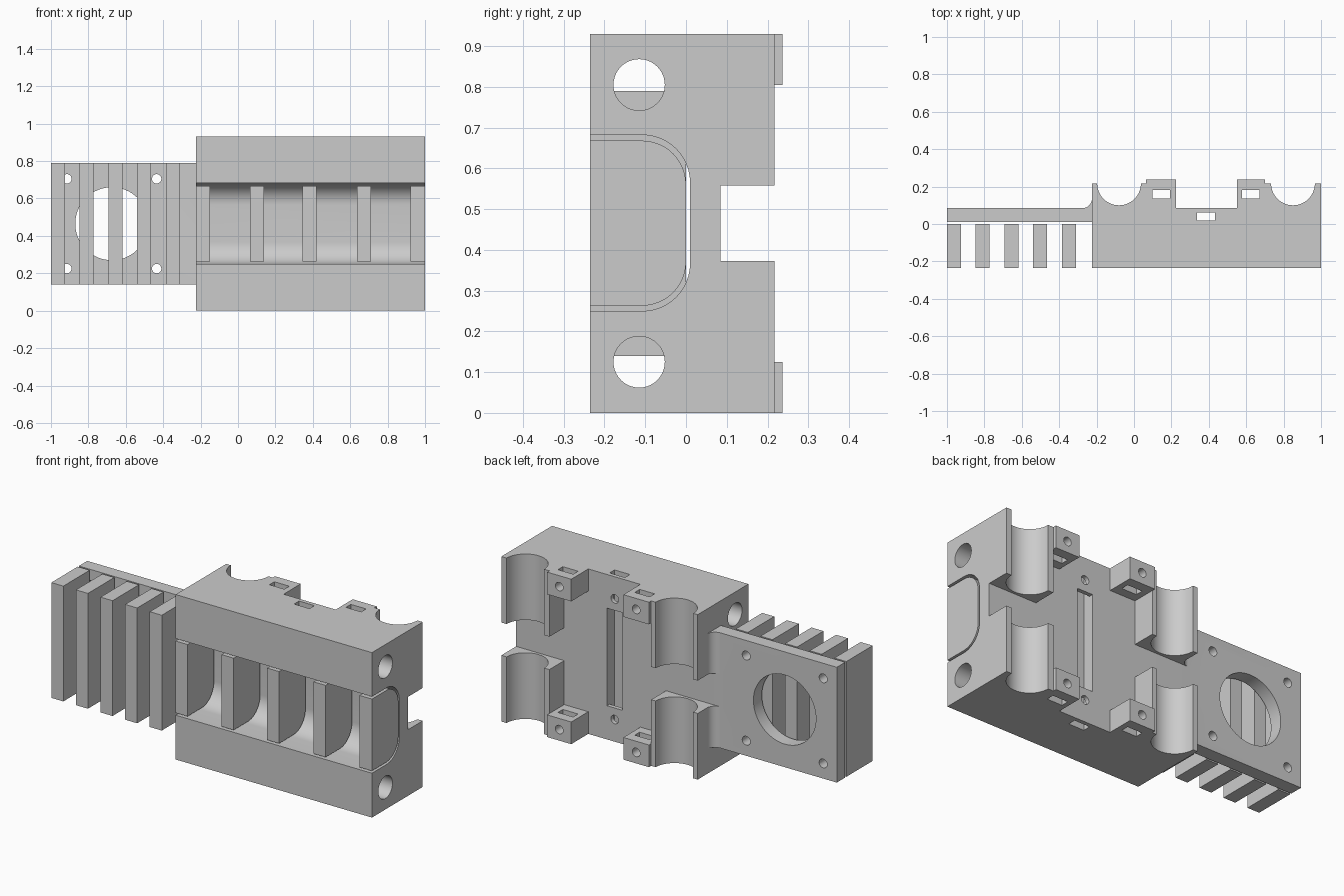
import bpy, bmesh, math

if "Cube" in bpy.data.objects:
    bpy.data.objects.remove(bpy.data.objects["Cube"])

grey = bpy.data.materials.new("grey_plastic")
grey.diffuse_color = (0.6, 0.6, 0.6, 1)
grey.use_nodes = True
grey.node_tree.nodes["Principled BSDF"].inputs["Base Color"].default_value = grey.diffuse_color


def prism(name, pts, axis, lo, hi):
    """Extrude a 2D outline along an axis: x takes (y,z), y takes (x,z), z takes (x,y)."""
    pts = [p for i, p in enumerate(pts) if math.dist(p, pts[i - 1]) > 1e-4]
    place = {"x": lambda a, b, t: (t, a, b),
             "y": lambda a, b, t: (a, t, b),
             "z": lambda a, b, t: (a, b, t)}[axis]
    bm = bmesh.new()
    low = [bm.verts.new(place(a, b, lo)) for a, b in pts]
    high = [bm.verts.new(place(a, b, hi)) for a, b in pts]
    bm.faces.new(low)
    bm.faces.new(high)
    n = len(pts)
    for i in range(n):
        j = (i + 1) % n
        bm.faces.new((low[i], low[j], high[j], high[i]))
    bmesh.ops.recalc_face_normals(bm, faces=bm.faces)
    me = bpy.data.meshes.new(name)
    bm.to_mesh(me)
    bm.free()
    me.materials.append(grey)
    ob = bpy.data.objects.new(name, me)
    bpy.context.collection.objects.link(ob)
    return ob


def box(name, x0, x1, y0, y1, z0, z1):
    return prism(name, [(x0, y0), (x1, y0), (x1, y1), (x0, y1)], "z", z0, z1)


def arc(cx, cy, r, a0, a1, n):
    angles = [math.radians(a0 + (a1 - a0) * i / n) for i in range(n + 1)]
    return [(cx + r * math.cos(a), cy + r * math.sin(a)) for a in angles]


def rod(cx, cy, r, axis, lo, hi, n=32):
    return prism("cutter", arc(cx, cy, r, 0, 360, n)[:-1], axis, lo, hi)


def combine(ob, other, op="DIFFERENCE"):
    bpy.context.view_layer.objects.active = ob
    mod = ob.modifiers.new("bool", "BOOLEAN")
    mod.operation, mod.solver, mod.object = op, "EXACT", other
    bpy.ops.object.modifier_apply(modifier=mod.name)
    bpy.data.objects.remove(other)


def tunnel(z0, z1, y1, r, front):
    """Round-cornered channel section, open towards the front."""
    return ([(front, z0)] + arc(y1 - r, z0 + r, r, -90, 0, 12)
            + arc(y1 - r, z1 - r, r, 0, 90, 12) + [(front, z1)])


MID = 0.465          # mirror height of the whole part
FRONT, FLOOR = -0.235, 0.085

# Main body: plan outline with two bearing cradles and raised clamp blocks
outline = ([(-0.225, FRONT), (1, FRONT), (1, 0.217)]
           + arc(0.85, 0.217, 0.117, 0, -180, 28)
           + [(0.70, 0.217), (0.70, 0.237), (0.55, 0.237), (0.55, FLOOR),
              (0.225, FLOOR), (0.225, 0.237), (0.065, 0.237), (0.065, 0.217)]
           + arc(-0.08, 0.217, 0.117, 0, -180, 28)
           + [(-0.225, 0.217)])
body = prism("main_body", outline, "z", 0, 0.93)

# Front channel, cut slightly past the front face
combine(body, prism("cutter", tunnel(0.25, 0.682, 0.01, 0.117, -0.3), "x", -0.4, 1.1))

# Fan plate with a fillet where it meets the body
plate = [(-1, 0.01), (-0.225, 0.01), (-0.21, 0.03), (-0.21, 0.125)]
plate += arc(-0.275, 0.135, 0.05, 0, -90, 10) + [(-1, FLOOR)]
combine(body, prism("fan_plate", plate, "z", 0.14, 0.79), "UNION")

# Gap between upper and lower cradles, and recess between clamp blocks
combine(body, box("cutter", -0.4, 1.1, FLOOR, 0.4, 0.373, 0.558))
for x0, x1 in ((0.065, 0.225), (0.55, 0.70)):
    combine(body, box("cutter", x0, x1, FLOOR, 0.4, 0.125, 0.805))

# Cable-tie slots, belt slot and its open window
for x0, x1, y0, y1 in ((0.10, 0.193, 0.137, 0.181), (0.577, 0.672, 0.137, 0.181),
                       (0.337, 0.433, 0.018, 0.062)):
    combine(body, box("cutter", x0, x1, y0, y1, -0.1, 1.1))
combine(body, box("cutter", 0.337, 0.433, 0.04, 0.2, MID - 0.275, MID + 0.275))

# Long rod bores and screw holes, mirrored about mid height
for s in (-1, 1):
    combine(body, rod(-0.115, MID + s * 0.34, 0.063, "x", -0.5, 1.1, 40))
    combine(body, rod(0.385, MID + s * 0.34, 0.024, "y", 0.03, 0.2))
    for x in (0.145, 0.625):
        combine(body, rod(x, MID + s * 0.403, 0.024, "y", 0.10, 0.3))
    for x in (-0.915, -0.435):
        combine(body, rod(x, MID + s * 0.24, 0.025, "y", -0.05, 0.15))

# Fan opening
combine(body, rod(-0.675, MID, 0.195, "y", -0.05, 0.15, 64))

parts = [body]
# Square fins in front of the fan plate
for i in range(5):
    x = -1 + i * 0.1535
    parts.append(box("outer_fin", x, x + 0.075, FRONT, 0, 0.14, 0.79))

# Rounded fins inside the channel
for x0, x1 in ((-0.225, -0.15), (0.063, 0.138), (0.346, 0.421), (0.636, 0.711), (0.922, 1)):
    parts.append(prism("channel_fin", tunnel(0.263, 0.668, 0, 0.108, FRONT), "x", x0, x1))

# Smooth the round walls, keep hard edges
for ob in parts:
    bpy.ops.object.select_all(action="DESELECT")
    ob.select_set(True)
    bpy.context.view_layer.objects.active = ob
    bpy.ops.object.shade_smooth_by_angle(angle=math.radians(30))
